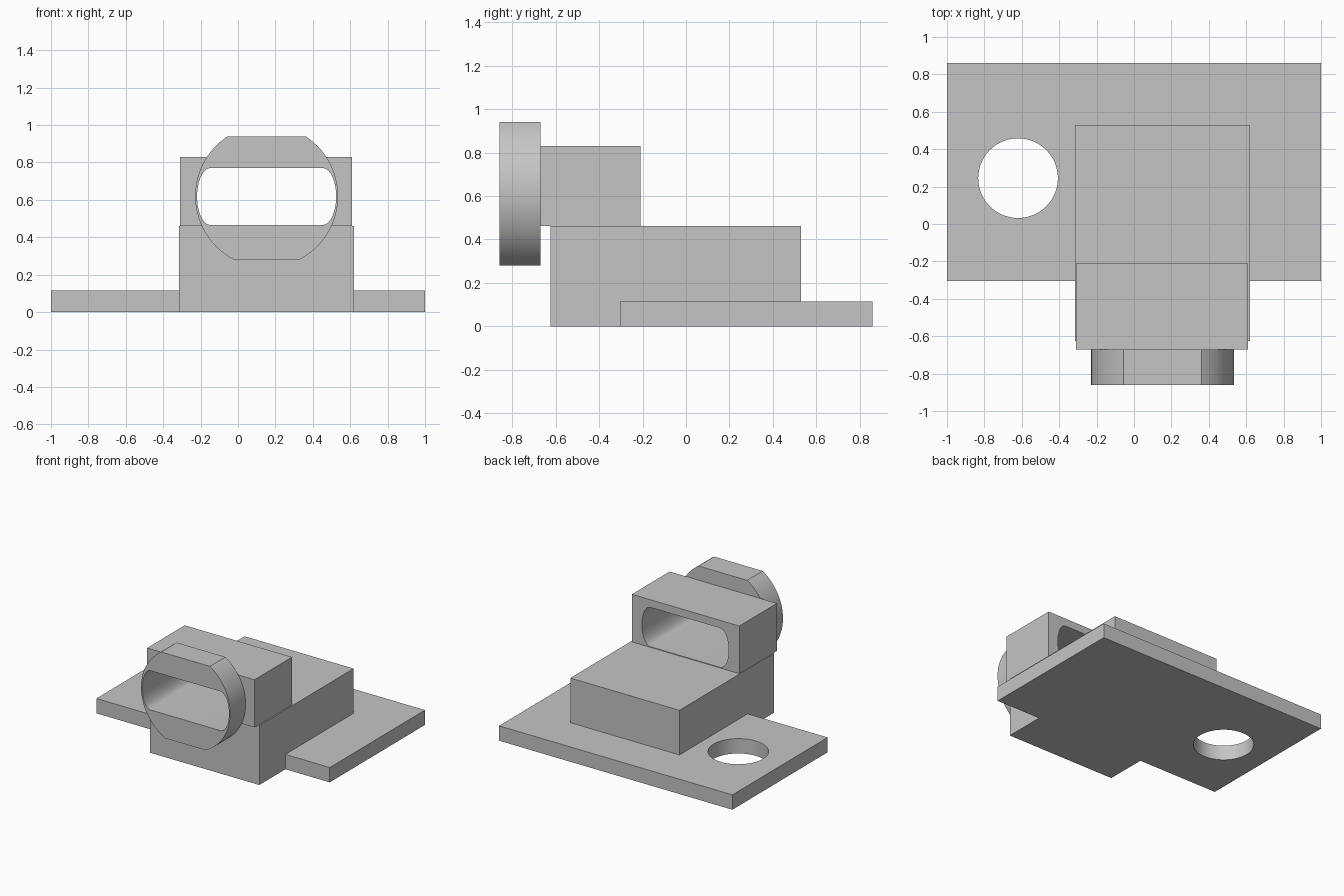
import bpy, bmesh, math
from math import sin, cos, pi, asin
from mathutils import Vector

cube = bpy.data.objects.get("Cube")
if cube:
    bpy.data.objects.remove(cube, do_unlink=True)

grey = bpy.data.materials.new("light grey")
grey.use_nodes = True
colour = (0.56, 0.56, 0.56, 1)
grey.diffuse_color = colour
grey.node_tree.nodes["Principled BSDF"].inputs["Base Color"].default_value = colour


def prism(name, points, direction):
    """Extrude a planar outline along a direction."""
    bm = bmesh.new()
    face = bm.faces.new([bm.verts.new(p) for p in points])
    top = bmesh.ops.extrude_face_region(bm, geom=[face])["geom"]
    moved = [v for v in top if isinstance(v, bmesh.types.BMVert)]
    bmesh.ops.translate(bm, verts=moved, vec=Vector(direction))
    bmesh.ops.recalc_face_normals(bm, faces=bm.faces)
    mesh = bpy.data.meshes.new(name)
    bm.to_mesh(mesh)
    bm.free()
    mesh.materials.append(grey)
    obj = bpy.data.objects.new(name, mesh)
    bpy.context.collection.objects.link(obj)
    return obj


def box(name, x0, x1, y0, y1, z0, z1):
    outline = [(x0, y0, z0), (x1, y0, z0), (x1, y1, z0), (x0, y1, z0)]
    return prism(name, outline, (0, 0, z1 - z0))


def combine(target, tool, operation):
    """Apply a boolean and discard the tool object."""
    mod = target.modifiers.new(operation.lower(), "BOOLEAN")
    mod.operation, mod.solver, mod.object = operation, "EXACT", tool
    tool.hide_render = True
    bpy.context.view_layer.objects.active = target
    bpy.ops.object.modifier_apply(modifier=mod.name)
    bpy.data.objects.remove(tool, do_unlink=True)


def arc(a0, a1, steps):
    return [a0 + (a1 - a0) * i / steps for i in range(steps + 1)]


# Base plate with round hole, joined to the solid block
base = box("base", -1, 1, -0.305, 0.86, 0, 0.115)
hole = prism("hole_cutter", [(-0.62 + 0.213 * cos(a), 0.245 + 0.213 * sin(a), -0.1)
                             for a in arc(0, 2 * pi, 64)[:-1]], (0, 0, 0.4))
combine(base, hole, "DIFFERENCE")
combine(base, box("block", -0.315, 0.62, -0.625, 0.53, 0, 0.461), "UNION")

# Upper housing
housing = box("housing", -0.31, 0.61, -0.67, -0.21, 0.461, 0.83)

# Front collar: disc with flat top and bottom
cx, cz, r = 0.153, 0.62, 0.382
side = arc(-asin(0.34 / r), asin(0.32 / r), 32)
collar_angles = side + [pi - a for a in reversed(side)]
collar = prism("collar", [(cx + r * cos(a), -0.86, cz + r * sin(a))
                          for a in collar_angles], (0, 0.19, 0))


# Slot through collar and housing: flat sides with elliptical ends
def slot_cutter():
    half, bulge, height = 0.3, 0.072, 0.152
    points = []
    for sign in (1, -1):
        for a in arc(-pi / 2, pi / 2, 24):
            points.append((cx + sign * (half + bulge * cos(a)), -1,
                           0.618 + sign * height * sin(a)))
    return prism("slot_cutter", points, (0, 1, 0))


for part in (housing, collar):
    combine(part, slot_cutter(), "DIFFERENCE")

# Smooth the curved walls, keep the edges sharp
for part in (base, housing, collar):
    bpy.ops.object.select_all(action="DESELECT")
    part.select_set(True)
    bpy.context.view_layer.objects.active = part
    bpy.ops.object.shade_smooth_by_angle(angle=math.radians(25))
